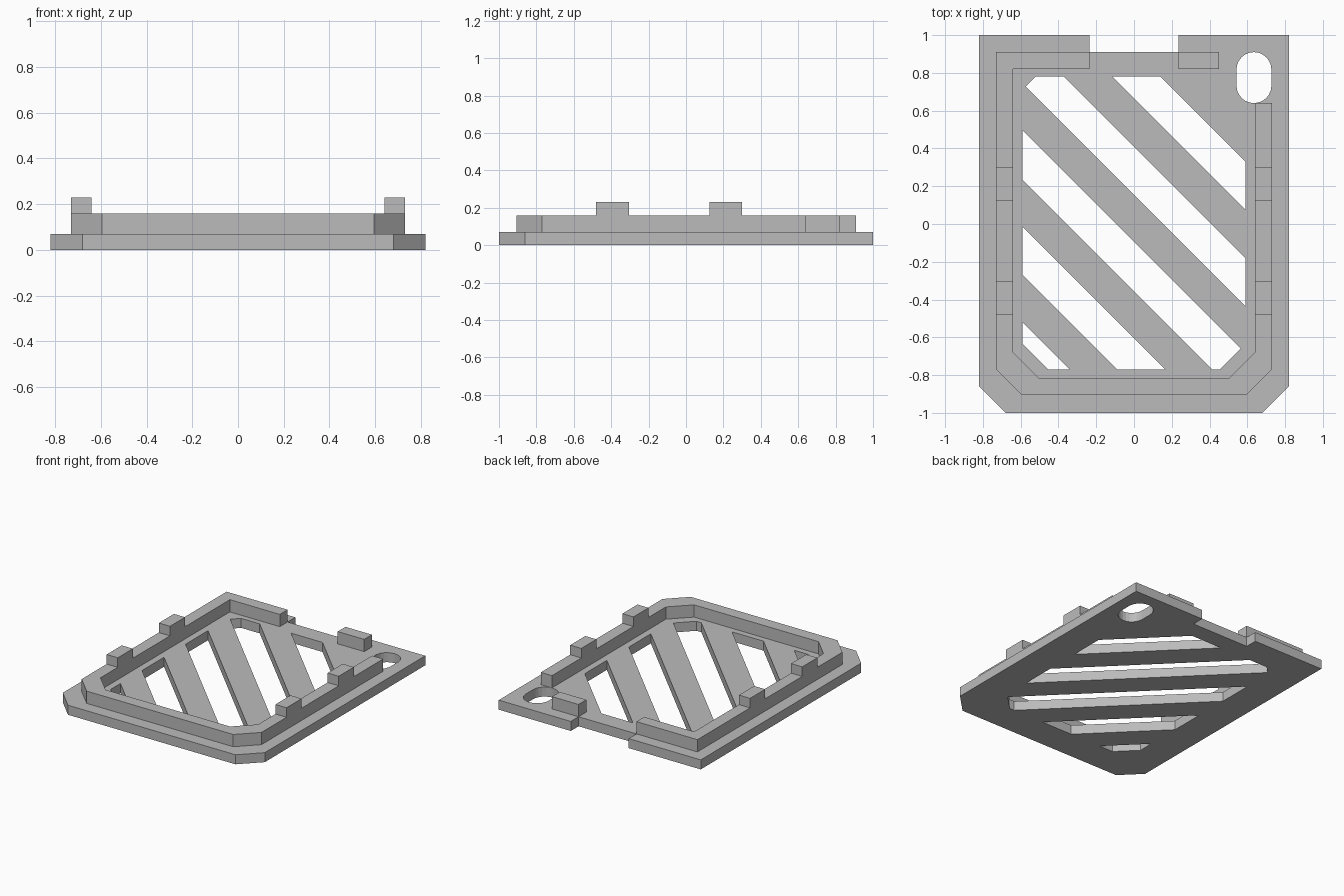
import bpy, bmesh, math
from mathutils import Vector

cube = bpy.data.objects.get("Cube")
if cube:
    bpy.data.objects.remove(cube, do_unlink=True)

PLATE_TOP, RIM_TOP, TAB_TOP = 0.07, 0.16, 0.23

grey = bpy.data.materials.new("plain grey")
grey.use_nodes = True
grey.diffuse_color = (0.5, 0.5, 0.5, 1)
grey.node_tree.nodes["Principled BSDF"].inputs["Base Color"].default_value = (0.5, 0.5, 0.5, 1)


def prism(name, outline, z0, z1, band=None):
    """Extrude an outline; band keeps only low < x + y < high."""
    bm = bmesh.new()
    bm.faces.new([bm.verts.new((x, y, z0)) for x, y in outline])
    if band:
        for limit, sign in zip(band, (-1, 1)):
            bmesh.ops.bisect_plane(
                bm, geom=bm.verts[:] + bm.edges[:] + bm.faces[:],
                plane_co=Vector((limit, 0, z0)), plane_no=Vector((sign, sign, 0)),
                clear_outer=True)
    out = bmesh.ops.extrude_face_region(bm, geom=bm.faces[:])
    top = [v for v in out["geom"] if isinstance(v, bmesh.types.BMVert)]
    bmesh.ops.translate(bm, verts=top, vec=(0, 0, z1 - z0))
    bmesh.ops.recalc_face_normals(bm, faces=bm.faces[:])
    mesh = bpy.data.meshes.new(name)
    bm.to_mesh(mesh)
    bm.free()
    mesh.materials.append(grey)
    obj = bpy.data.objects.new(name, mesh)
    bpy.context.collection.objects.link(obj)
    return obj


def box(name, x0, x1, y0, y1, z0, z1):
    return prism(name, [(x0, y0), (x1, y0), (x1, y1), (x0, y1)], z0, z1)


# Base plate with clipped front corners and a shallow notch at the back
plate = prism("base_plate", [
    (-0.82, -0.86), (-0.68, -1), (0.68, -1), (0.82, -0.86), (0.82, 1),
    (0.235, 1), (0.235, 0.91), (-0.235, 0.91), (-0.235, 1), (-0.82, 1)], 0, PLATE_TOP)

# Diagonal openings: one window outline sliced into bands
window = [(-0.59, 0.71), (-0.52, 0.78), (0.59, 0.78), (0.59, -0.635),
          (0.455, -0.77), (-0.455, -0.77), (-0.59, -0.635)]
bands = [(0.665, 0.92), (0.155, 0.41), (-0.355, -0.095), (-0.86, -0.605), (-2, -1.11)]
cutters = [prism("opening_cutter", window, -0.1, 0.2, band) for band in bands]

# Rounded hanging slot in the back left corner
slot = []
for i in range(26):
    end, step = divmod(i, 13)
    a = math.pi * (end + step / 12)
    slot.append((0.635 + 0.0925 * math.cos(a),
                 0.775 + (-0.0425 if end else 0.0425) + 0.0925 * math.sin(a)))
cutters.append(prism("slot_cutter", slot, -0.1, 0.2))

for cutter in cutters:
    cutter.hide_render = True
    mod = plate.modifiers.new("cut", 'BOOLEAN')
    mod.operation = 'DIFFERENCE'
    mod.solver = 'EXACT'
    mod.object = cutter
bpy.context.view_layer.update()
cut_mesh = bpy.data.meshes.new_from_object(
    plate.evaluated_get(bpy.context.evaluated_depsgraph_get()))
plate.modifiers.clear()
plate.data = cut_mesh
for cutter in cutters:
    bpy.data.objects.remove(cutter, do_unlink=True)

# Raised rim, open at the back and beside the slot
prism("raised_rim", [
    (-0.235, 0.91), (-0.73, 0.91), (-0.73, -0.77), (-0.595, -0.905),
    (0.595, -0.905), (0.73, -0.77), (0.73, 0.64), (0.64, 0.64),
    (0.64, -0.68), (0.505, -0.815), (-0.505, -0.815), (-0.64, -0.68),
    (-0.64, 0.82), (-0.235, 0.82)], PLATE_TOP, RIM_TOP)
box("back_rim_block", 0.235, 0.45, 0.82, 0.91, PLATE_TOP, RIM_TOP)

# Snap tabs on both side rims
for side, x0 in (("left", 0.64), ("right", -0.73)):
    for place, y0 in (("front", -0.48), ("back", 0.125)):
        box(f"{side}_{place}_tab", x0, x0 + 0.09, y0, y0 + 0.175, RIM_TOP, TAB_TOP)
